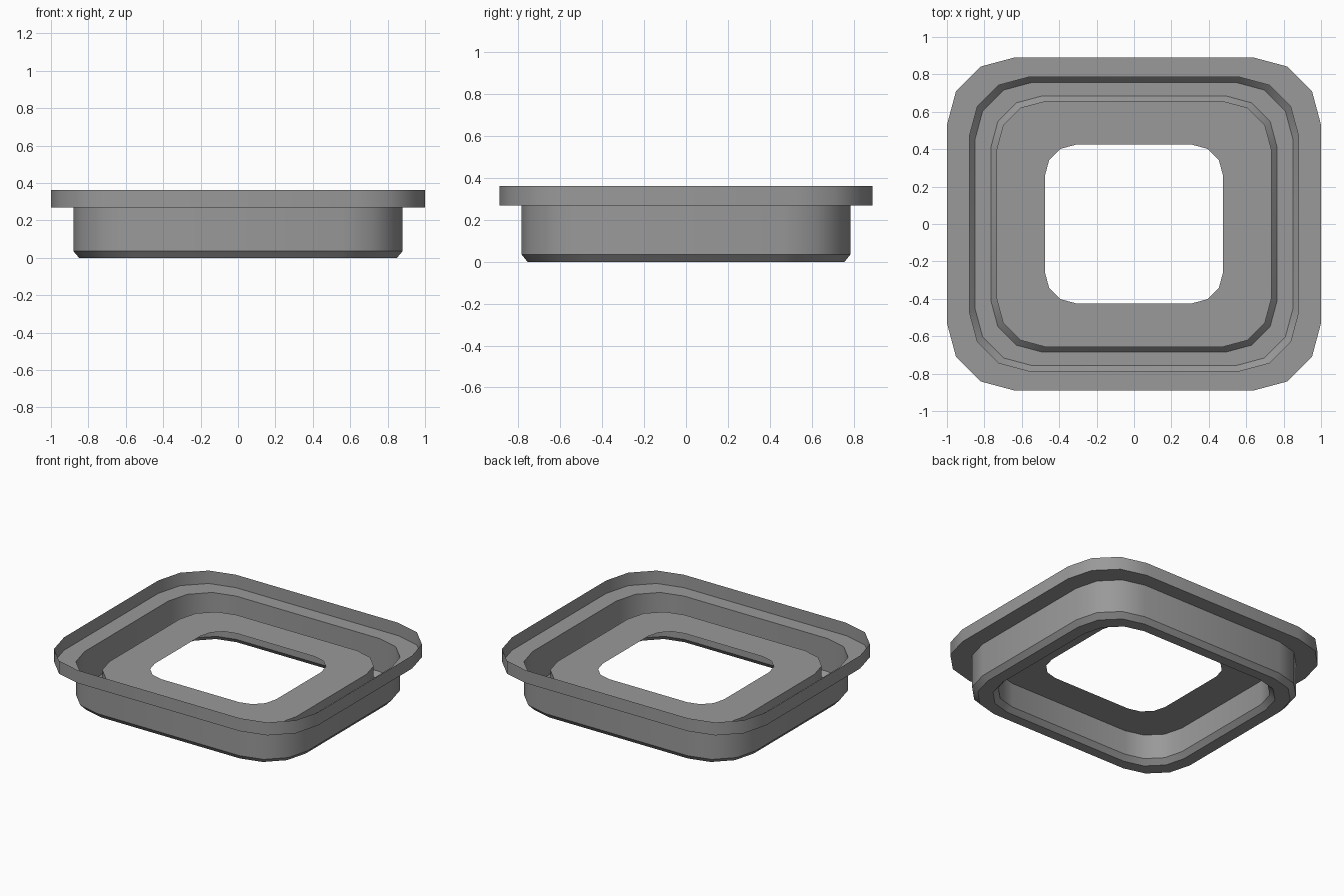
import bpy, bmesh, math

if "Cube" in bpy.data.objects:
    bpy.data.objects.remove(bpy.data.objects["Cube"])

STEPS = 3  # segments per rounded corner


def rounded_rect(bm, hx, hy, r, z):
    """Ring of vertices round a rectangle with faceted corners."""
    ring = []
    for q, (sx, sy) in enumerate([(1, 1), (-1, 1), (-1, -1), (1, -1)]):
        for i in range(STEPS + 1):
            a = math.radians(90) * (q + i / STEPS)
            ring.append(bm.verts.new((sx * (hx - r) + r * math.cos(a),
                                      sy * (hy - r) + r * math.sin(a), z)))
    return ring


def loft(name, sections, material):
    """Thin sheet skinned through a series of rounded rectangles."""
    bm = bmesh.new()
    rings = [rounded_rect(bm, *s) for s in sections]
    n = len(rings[0])
    for a, b in zip(rings, rings[1:]):
        for i in range(n):
            j = (i + 1) % n
            bm.faces.new((a[i], b[i], b[j], a[j]))
    bmesh.ops.recalc_face_normals(bm, faces=bm.faces)
    mesh = bpy.data.meshes.new(name)
    bm.to_mesh(mesh)
    bm.free()
    mesh.materials.append(material)
    obj = bpy.data.objects.new(name, mesh)
    bpy.context.collection.objects.link(obj)
    bpy.ops.object.select_all(action='DESELECT')
    obj.select_set(True)
    bpy.context.view_layer.objects.active = obj
    bpy.ops.object.shade_smooth_by_angle(angle=math.radians(35))
    return obj


# Dark grey finish
grey = bpy.data.materials.new("dark_grey")
grey.diffuse_color = (0.32, 0.32, 0.32, 1)
grey.use_nodes = True
grey.node_tree.nodes["Principled BSDF"].inputs["Base Color"].default_value = grey.diffuse_color

# One continuous sheet: (half x, half y, corner radius, height)
loft("tray_frame", [
    (1.00, 0.89, 0.36, 0.362),    # rim top
    (1.00, 0.89, 0.36, 0.270),    # flange outer edge
    (0.88, 0.785, 0.315, 0.270),  # flange meets body
    (0.88, 0.785, 0.315, 0.035),  # outer wall foot
    (0.85, 0.757, 0.305, 0.0),    # outer chamfer
    (0.765, 0.685, 0.275, 0.0),   # bottom ring inner edge
    (0.735, 0.657, 0.26, 0.035),  # inner chamfer
    (0.735, 0.657, 0.26, 0.21),   # inner wall top
    (0.477, 0.425, 0.17, 0.21),   # central opening
], grey)
